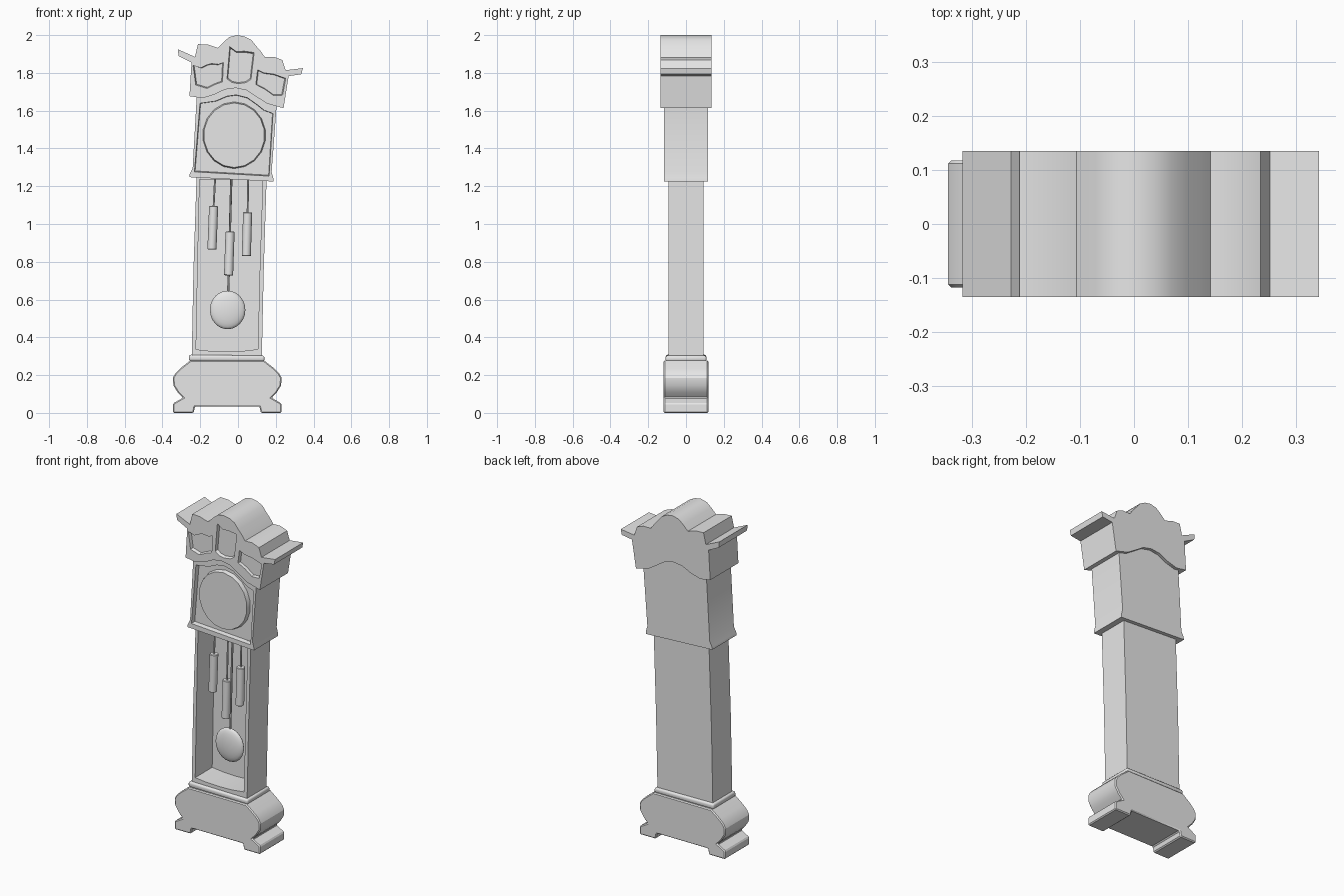
import bpy, bmesh
from math import radians
from mathutils import Vector

if "Cube" in bpy.data.objects:
    bpy.data.objects.remove(bpy.data.objects["Cube"], do_unlink=True)

grey = bpy.data.materials.new("plain grey")
grey.use_nodes = True
grey.diffuse_color = (0.8, 0.8, 0.8, 1)
grey.node_tree.nodes["Principled BSDF"].inputs["Base Color"].default_value = (0.8, 0.8, 0.8, 1)


def make(name, bm):
    bmesh.ops.recalc_face_normals(bm, faces=bm.faces)
    mesh = bpy.data.meshes.new(name)
    bm.to_mesh(mesh)
    bm.free()
    ob = bpy.data.objects.new(name, mesh)
    bpy.context.collection.objects.link(ob)
    mesh.materials.append(grey)
    return ob


def prism(name, outline, front, back, taper=1.0):
    """Front outline of (x, z) points pushed from front to back."""
    bm = bmesh.new()
    face = bm.faces.new([bm.verts.new((x, front, z)) for x, z in outline])
    centre = face.calc_center_median()
    out = bmesh.ops.extrude_face_region(bm, geom=[face])
    for v in [g for g in out["geom"] if isinstance(g, bmesh.types.BMVert)]:
        v.co = centre + (v.co - centre) * taper
        v.co.y = back
    return make(name, bm)


def rod(name, top, bottom, radius, sides=12):
    a, b = Vector(top), Vector(bottom)
    bm = bmesh.new()
    bmesh.ops.create_cone(bm, cap_ends=True, segments=sides, radius1=radius,
                          radius2=radius, depth=(b - a).length)
    bm.transform((b - a).to_track_quat('Z', 'Y').to_matrix().to_4x4())
    bmesh.ops.translate(bm, verts=bm.verts, vec=(a + b) / 2)
    return make(name, bm)


def activate(ob):
    bpy.ops.object.select_all(action='DESELECT')
    ob.select_set(True)
    bpy.context.view_layer.objects.active = ob


def carve(ob, cutter):
    cutter.hide_render = True
    mod = ob.modifiers.new("recess", 'BOOLEAN')
    mod.operation = 'DIFFERENCE'
    mod.solver = 'EXACT'
    mod.object = cutter
    activate(ob)
    bpy.ops.object.modifier_apply(modifier=mod.name)
    bpy.data.objects.remove(cutter, do_unlink=True)


def finish(ob, bevel=0, segments=1, angle=30):
    activate(ob)
    if bevel:
        mod = ob.modifiers.new("bevel", 'BEVEL')
        mod.width, mod.segments = bevel, segments
        mod.limit_method = 'ANGLE'
        mod.angle_limit = radians(50)
        bpy.ops.object.modifier_apply(modifier=mod.name)
    bpy.ops.object.shade_smooth_by_angle(angle=radians(angle))


# Bulging base with two feet, mirrored about its own middle
middle = -0.057
half = [(0.17, 0.035), (0.178, 0), (0.287, 0), (0.287, 0.05), (0.235, 0.08), (0.262, 0.108),
        (0.285, 0.145), (0.288, 0.185), (0.275, 0.21), (0.25, 0.235), (0.195, 0.278)]
outline = [(middle + x, z) for x, z in half] + [(middle - x, z) for x, z in reversed(half)]
finish(prism("base", outline, -0.118, 0.118), 0.006)

# Rounded collar
collar = [(-0.26, 0.275), (0.14, 0.272), (0.14, 0.303), (-0.26, 0.308)]
finish(prism("collar", collar, -0.108, 0.108), 0.011, 3)

# Leaning trunk with a deep open front
trunk = prism("trunk", [(-0.245, 0.29), (0.126, 0.29), (0.136, 0.75), (0.152, 1.26),
                        (-0.219, 1.26), (-0.236, 0.75)], -0.093, 0.093)
opening = [(-0.222, 0.336), (-0.15, 0.328), (-0.06, 0.325), (0.03, 0.328), (0.105, 0.337),
           (0.115, 0.75), (0.131, 1.235), (-0.203, 1.235), (-0.214, 0.75)]
carve(trunk, prism("trunk_cutter", opening, -0.15, 0.07))
finish(trunk)

# Dial housing, flared at the foot, with an arched recess
housing = prism("dial_housing",
                [(-0.258, 1.248), (0.188, 1.225), (0.187, 1.243), (0.178, 1.275), (0.206, 1.65),
                 (0.1, 1.69), (-0.01, 1.76), (-0.12, 1.71), (-0.217, 1.7), (-0.24, 1.295),
                 (-0.256, 1.264)], -0.116, 0.116)
arch = [(-0.234, 1.272), (0.167, 1.249), (0.188, 1.585), (0.14, 1.603), (0.1, 1.635),
        (0.05, 1.67), (-0.01, 1.685), (-0.06, 1.678), (-0.12, 1.652), (-0.204, 1.64)]
carve(housing, prism("housing_cutter", arch, -0.14, -0.09, 0.97))
finish(housing)

# Dial
bm = bmesh.new()
bmesh.ops.create_cone(bm, cap_ends=True, segments=18, radius1=1, radius2=0.96, depth=1)
for v in bm.verts:
    x, y, z = v.co
    v.co = (-0.02 + x * 0.168, -0.1 - z * 0.03, 1.47 + y * 0.178)
finish(make("dial", bm))

# Crest with a scrolled top, cornice tips and arched underside
top_edge = [(0.241, 1.613), (0.268, 1.783), (0.336, 1.793), (0.343, 1.825), (0.252, 1.814),
            (0.235, 1.868), (0.19, 1.885), (0.142, 1.884), (0.12, 1.915), (0.098, 1.94),
            (0.07, 1.975), (0.035, 1.993), (-0.005, 2.0), (-0.045, 1.99), (-0.075, 1.965),
            (-0.107, 1.933), (-0.16, 1.95), (-0.212, 1.952), (-0.228, 1.885), (-0.318, 1.925),
            (-0.315, 1.89), (-0.246, 1.855)]
underside = [(-0.257, 1.677), (-0.19, 1.666), (-0.125, 1.685), (-0.07, 1.712), (-0.013, 1.72),
             (0.045, 1.708), (0.1, 1.672), (0.155, 1.637)]
crest = prism("crest", top_edge + underside, -0.135, 0.135)

# Three sunken panels on the crest
panels = {
    "left": [(-0.243, 1.842), (-0.2, 1.828), (-0.165, 1.845), (-0.14, 1.852), (-0.1, 1.848),
             (-0.073, 1.858), (-0.078, 1.75), (-0.12, 1.735), (-0.165, 1.713), (-0.228, 1.732)],
    "middle": [(-0.047, 1.945), (-0.01, 1.918), (0.035, 1.92), (0.09, 1.912), (0.072, 1.762),
               (0.045, 1.744), (0.0, 1.738), (-0.035, 1.745), (-0.062, 1.765)],
    "right": [(0.1, 1.82), (0.135, 1.803), (0.19, 1.796), (0.258, 1.772), (0.24, 1.678),
              (0.19, 1.676), (0.14, 1.712), (0.09, 1.738)],
}
for side, outline in panels.items():
    carve(crest, prism(side + "_panel_cutter", outline, -0.15, -0.117, 0.88))
finish(crest)

# Hanging weights: top of cord, top of cylinder, bottom of cylinder
weights = {
    "left": ((-0.121, 1.25), (-0.129, 1.095), (-0.138, 0.865)),
    "middle": ((-0.035, 1.25), (-0.042, 0.96), (-0.05, 0.728)),
    "right": ((0.054, 1.25), (0.051, 1.062), (0.044, 0.83)),
}
for side, (cord, high, low) in weights.items():
    cord, high, low = [(x, -0.045, z) for x, z in (cord, high, low)]
    finish(rod(side + "_weight_cord", cord, high, 0.005, 8))
    finish(rod(side + "_weight", high, low, 0.024, 16), 0.003)

# Pendulum
finish(rod("pendulum_rod", (-0.035, 0, 1.25), (-0.053, 0, 0.6), 0.006, 8))
bm = bmesh.new()
bmesh.ops.create_uvsphere(bm, u_segments=24, v_segments=12, radius=1)
for v in bm.verts:
    x, y, z = v.co
    v.co = (-0.055 + x * 0.094, z * 0.025, 0.545 + y * 0.102)
finish(make("pendulum_bob", bm), angle=60)
